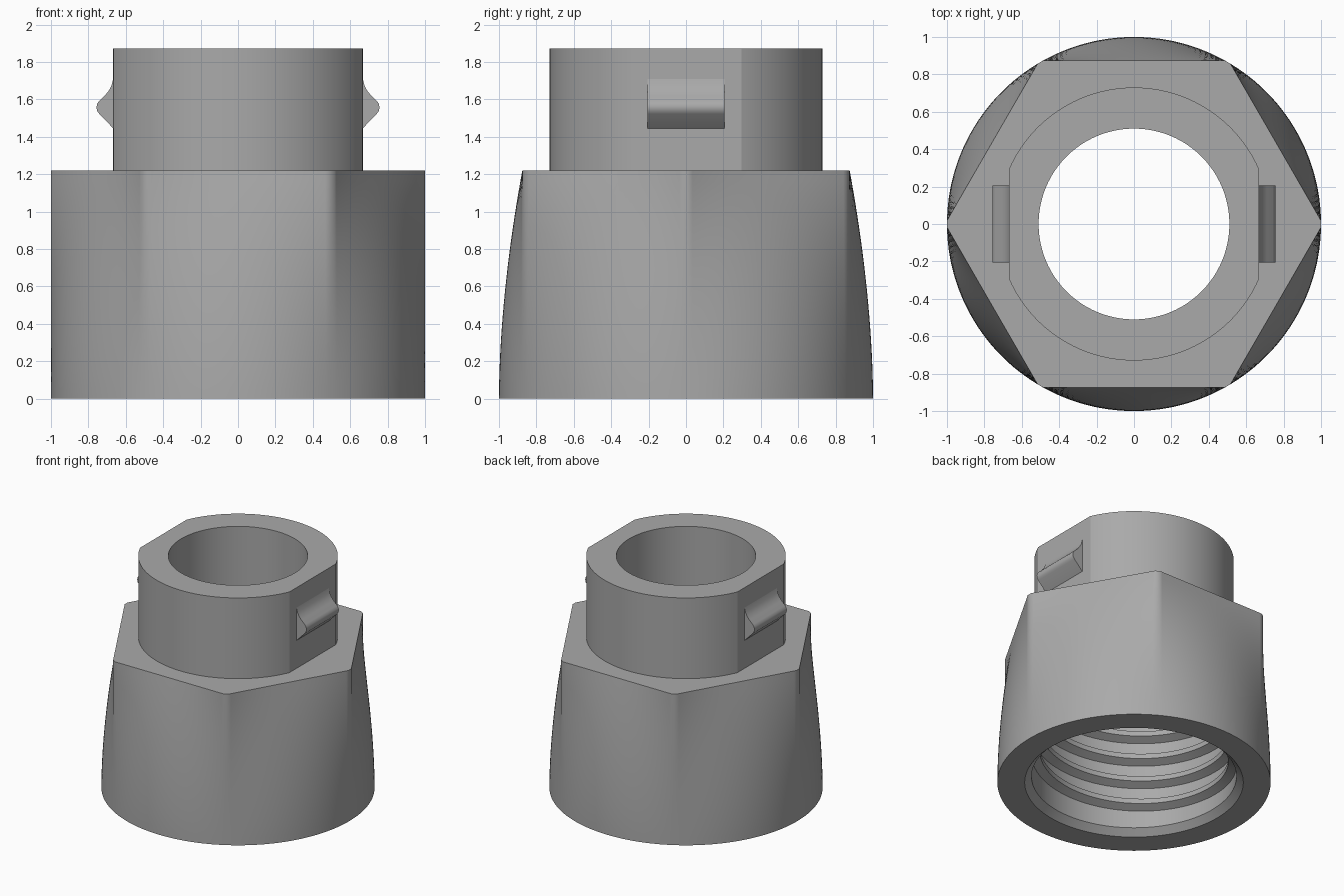
import bpy, bmesh
from math import cos, sin, pi, radians, tau

cube = bpy.data.objects.get("Cube")
if cube:
    bpy.data.objects.remove(cube)

grey = bpy.data.materials.new("plain grey")
grey.use_nodes = True
colour = (0.4, 0.4, 0.4, 1)
grey.diffuse_color = colour
grey.node_tree.nodes["Principled BSDF"].inputs["Base Color"].default_value = colour

NUT_TOP, NECK_TOP, BORE = 1.22, 1.872, 0.51
APOTHEM, FLAT, NECK_R = 0.875, 0.667, 0.73
ROOT, CREST, PITCH = 0.75, 0.69, 0.19

# Even angles, with each hexagon corner split in two for its small blunt edge
ANGLES = []
for deg in range(0, 360, 2):
    ANGLES += [deg - 1.05, deg + 1.05] if deg % 60 == 0 else [deg]
ANGLES = [radians(a) for a in ANGLES]


def finish(name, bm, angle, recalc=False):
    if recalc:
        bmesh.ops.recalc_face_normals(bm, faces=bm.faces[:])
    mesh = bpy.data.meshes.new(name)
    bm.to_mesh(mesh)
    bm.free()
    mesh.materials.append(grey)
    obj = bpy.data.objects.new(name, mesh)
    bpy.context.collection.objects.link(obj)
    bpy.ops.object.select_all(action='DESELECT')
    obj.select_set(True)
    bpy.context.view_layer.objects.active = obj
    bpy.ops.object.shade_smooth_by_angle(angle=radians(angle))
    return obj


def bridge(bm, a, b, closed=True):
    n = len(a)
    for j in range(n if closed else n - 1):
        k = (j + 1) % n
        bm.faces.new((a[j], a[k], b[k], b[j]))


def loft(name, rings, angle):
    """Skin a stack of (radius function, height) rings."""
    bm = bmesh.new()
    rows = [[bm.verts.new((r(t) * cos(t), r(t) * sin(t), z)) for t in ANGLES]
            for r, z in rings]
    for a, b in zip(rows, rows[1:]):
        bridge(bm, a, b)
    return finish(name, bm, angle)


def circle(r):
    return lambda t: r


def hexagon(t):
    return min(1, APOTHEM / cos((t % (pi / 3)) - pi / 6))


def neck_outline(t):
    return min(NECK_R, FLAT / max(abs(cos(t)), 0.01))


def blend(s):
    return lambda t: 1 + (hexagon(t) - 1) * s


# Nut: threaded socket inside, round base flowing into a hexagon outside
STEPS = 20
nut = [(circle(BORE), NUT_TOP), (circle(BORE), 1.06), (circle(ROOT), 1.06),
       (circle(ROOT), 0.05), (circle(0.8), 0)]
nut += [(blend((i / STEPS) ** 1.8), NUT_TOP * i / STEPS) for i in range(STEPS + 1)]
nut.append((neck_outline, NUT_TOP))
loft("hex_nut_body", nut, 35)

# Neck: tube with a flat on either side
loft("neck", [(neck_outline, NUT_TOP), (neck_outline, NECK_TOP),
              (circle(BORE), NECK_TOP), (circle(BORE), NUT_TOP)], 20)

# Internal thread: a ridge swept along a helix
bm = bmesh.new()
section = [(ROOT + 0.01, -0.055), (CREST, -0.02), (CREST, 0.02), (ROOT + 0.01, 0.055)]
turns, per_turn = 4.7, 96
rows = []
for i in range(int(turns * per_turn) + 1):
    t = tau * i / per_turn
    z = 0.12 + PITCH * i / per_turn
    rows.append([bm.verts.new((r * cos(t), r * sin(t), z + dz)) for r, dz in section])
for a, b in zip(rows, rows[1:]):
    bridge(bm, a, b)
bm.faces.new(rows[0])
bm.faces.new(rows[-1])
finish("internal_thread", bm, 20, recalc=True)

# Snap lugs: sloped underneath, rounded tip, concave sweep back to the neck
profile = [(0.65, 1.445), (FLAT, 1.445), (0.742, 1.522), (0.753, 1.538), (0.757, 1.557),
           (0.753, 1.576), (0.742, 1.592), (0.71, 1.622), (0.69, 1.648),
           (0.676, 1.675), (FLAT, 1.71), (0.65, 1.71)]
for side, name in ((1, "left_lug"), (-1, "right_lug")):
    bm = bmesh.new()
    ends = [[bm.verts.new((side * x, y, z)) for x, z in profile] for y in (-0.206, 0.206)]
    bridge(bm, *ends)
    for end in ends:
        bm.faces.new(end)
    finish(name, bm, 30, recalc=True)
